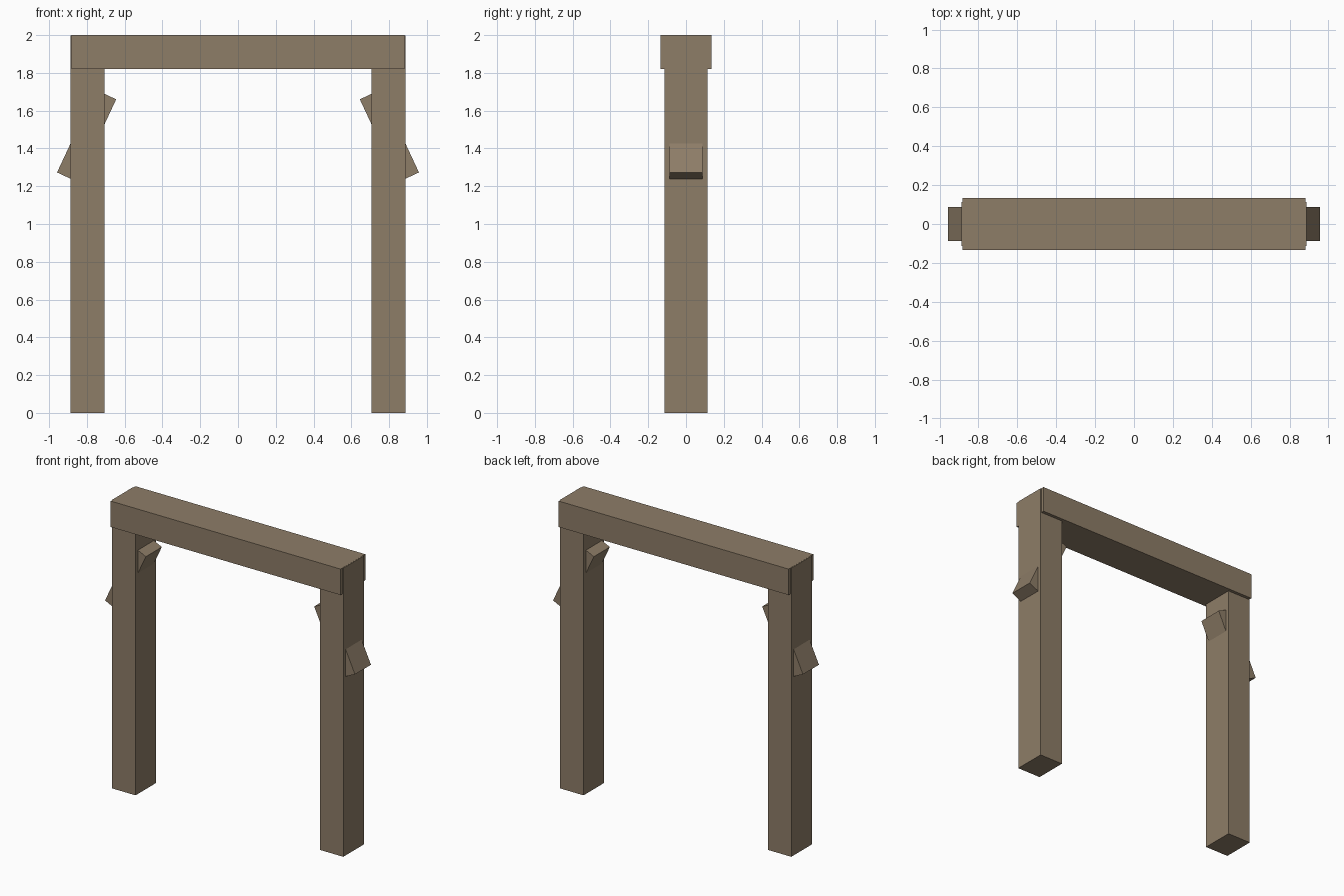
import bpy
import math

if "Cube" in bpy.data.objects:
    bpy.data.objects.remove(bpy.data.objects["Cube"])

# One timber colour for the whole frame
wood = bpy.data.materials.new("weathered_wood")
wood.diffuse_color = (0.27, 0.205, 0.137, 1)
wood.use_nodes = True
wood.node_tree.nodes["Principled BSDF"].inputs["Base Color"].default_value = wood.diffuse_color


def beam(name, center, size, tilt=0.0):
    """Rectangular timber, optionally tilted about the y axis."""
    bpy.ops.mesh.primitive_cube_add(size=1, location=center, rotation=(0, tilt, 0))
    obj = bpy.context.object
    obj.name = name
    obj.scale = size
    bpy.ops.object.transform_apply(location=False, rotation=False, scale=True)
    obj.data.materials.append(wood)
    return obj


# Top crossbeam, slightly deeper than the posts
beam("crossbeam", (0, 0, 1.91), (1.762, 0.27, 0.18))

for side, label in ((-1, "left"), (1, "right")):
    # Upright post, reaching up flush through the crossbeam
    beam(label + "_post", (side * 0.796, 0, 0.9995), (0.18, 0.226, 1.999))
    # Slanted peg passing through the post, upper end leaning inward
    beam(label + "_slanted_peg", (side * 0.8015, 0, 1.4665),
         (0.12, 0.175, 0.483), -side * math.radians(25))
